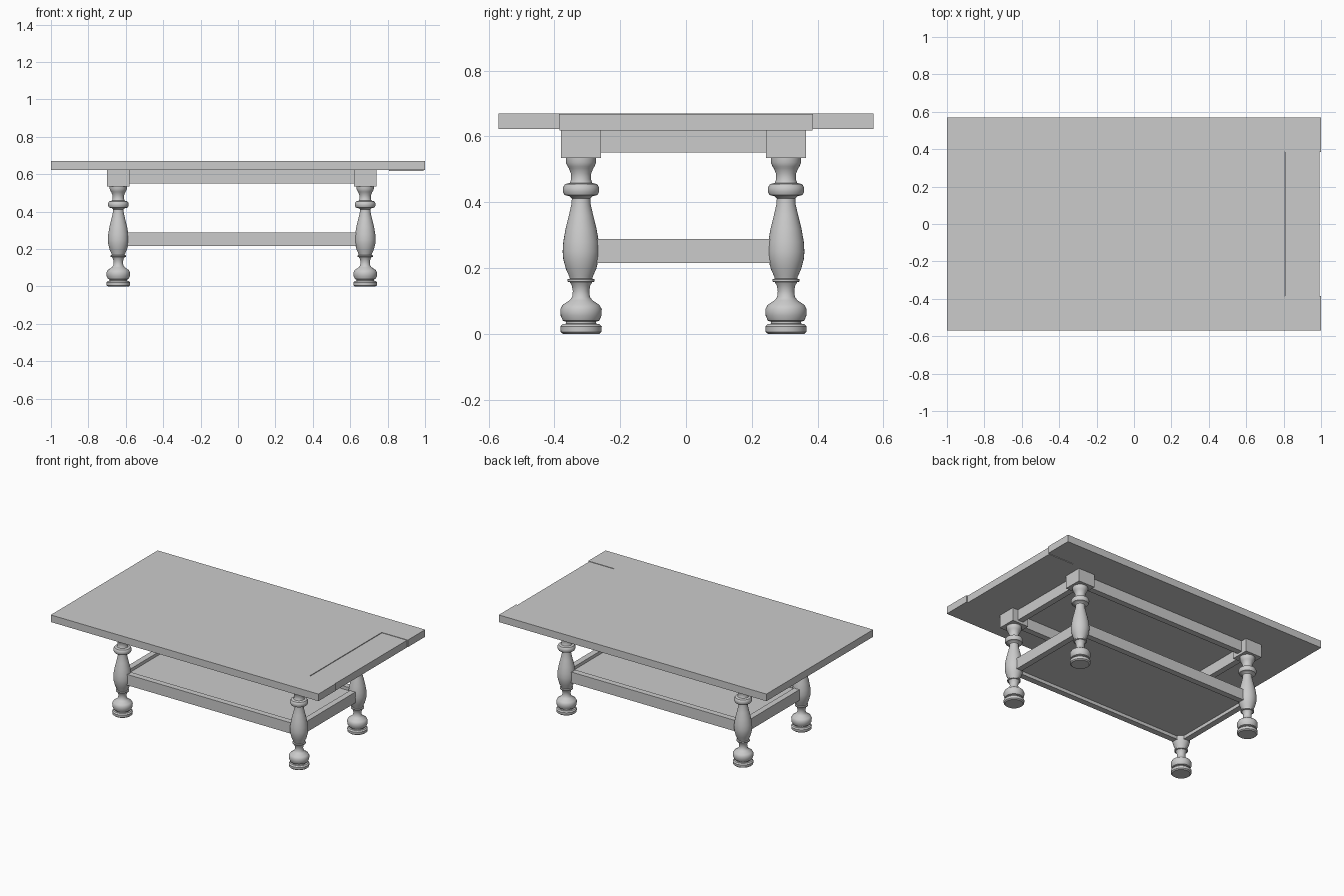
import bpy, bmesh
from math import radians, cos, sin, tau

if "Cube" in bpy.data.objects:
    bpy.data.objects.remove(bpy.data.objects["Cube"])


def finish(name, bm, smooth=False):
    bmesh.ops.recalc_face_normals(bm, faces=bm.faces[:])
    mesh = bpy.data.meshes.new(name)
    bm.to_mesh(mesh)
    bm.free()
    ob = bpy.data.objects.new(name, mesh)
    bpy.context.collection.objects.link(ob)
    if smooth:
        bpy.ops.object.select_all(action='DESELECT')
        ob.select_set(True)
        bpy.context.view_layer.objects.active = ob
        bpy.ops.object.shade_smooth_by_angle(angle=radians(35))
    return ob


def box(name, x0, x1, y0, y1, z0, z1):
    bm = bmesh.new()
    bmesh.ops.create_cube(bm, size=1)
    for v in bm.verts:
        v.co = (x1 if v.co.x > 0 else x0, y1 if v.co.y > 0 else y0, z1 if v.co.z > 0 else z0)
    return finish(name, bm)


def turned(name, cx, cy, profile, n=32):
    bm = bmesh.new()
    rings = [[bm.verts.new((cx + r * cos(tau * i / n), cy + r * sin(tau * i / n), z))
              for i in range(n)] for r, z in profile]
    for a, b in zip(rings, rings[1:]):
        for i in range(n):
            j = (i + 1) % n
            bm.faces.new((a[i], a[j], b[j], b[i]))
    bm.faces.new(rings[0][::-1])
    bm.faces.new(rings[-1])
    return finish(name, bm, True)


# Table top: centre board, two side boards, slightly lowered end leaf
SEAM = 0.385
box("top_centre_board", -1, 0.805, -SEAM, SEAM, 0.622, 0.67)
box("top_front_board", -1, 1, -0.57, -SEAM, 0.622, 0.67)
box("top_back_board", -1, 1, SEAM, 0.57, 0.622, 0.67)
box("top_end_leaf", 0.807, 0.993, -SEAM, SEAM, 0.618, 0.667)

# Turned leg profile (radius, height)
LEG = [(0.055, 0), (0.062, 0.006), (0.063, 0.022), (0.056, 0.03), (0.046, 0.031),
       (0.046, 0.037), (0.055, 0.04), (0.062, 0.055), (0.063, 0.075), (0.056, 0.088),
       (0.035, 0.102), (0.027, 0.112), (0.025, 0.13), (0.028, 0.147), (0.034, 0.157),
       (0.041, 0.159), (0.041, 0.166), (0.034, 0.168), (0.036, 0.175), (0.046, 0.197),
       (0.054, 0.227), (0.056, 0.25), (0.054, 0.28), (0.047, 0.32), (0.037, 0.36),
       (0.029, 0.395), (0.028, 0.412), (0.034, 0.418), (0.05, 0.422), (0.055, 0.432),
       (0.055, 0.445), (0.049, 0.455), (0.034, 0.459), (0.03, 0.47), (0.031, 0.488),
       (0.037, 0.503), (0.041, 0.509), (0.046, 0.521), (0.046, 0.536)]
LEGS_X = {"left": -0.64, "right": 0.68}
LEGS_Y = {"front": -0.319, "back": 0.304}
B = 0.061   # half width of the leg blocks
T = 0.02    # half thickness of the rails
for side, x in LEGS_X.items():
    for end, y in LEGS_Y.items():
        turned(f"{end}_{side}_leg", x, y, LEG)
        box(f"{end}_{side}_leg_block", x - B, x + B, y - B, y + B, 0.535, 0.622)

# Upper aprons and lower stretchers
xl, xr = LEGS_X.values()
yf, yb = LEGS_Y.values()
for part, z0, z1 in (("apron", 0.551, 0.622), ("stretcher", 0.216, 0.289)):
    for end, y in LEGS_Y.items():
        box(f"{end}_{part}", xl, xr, y - T, y + T, z0, z1)
    for side, x in LEGS_X.items():
        box(f"{side}_{part}", x - T, x + T, yf, yb, z0, z1)

# Lower shelf set inside the stretchers
box("lower_shelf", xl, xr, yf, yb, 0.238, 0.268)
